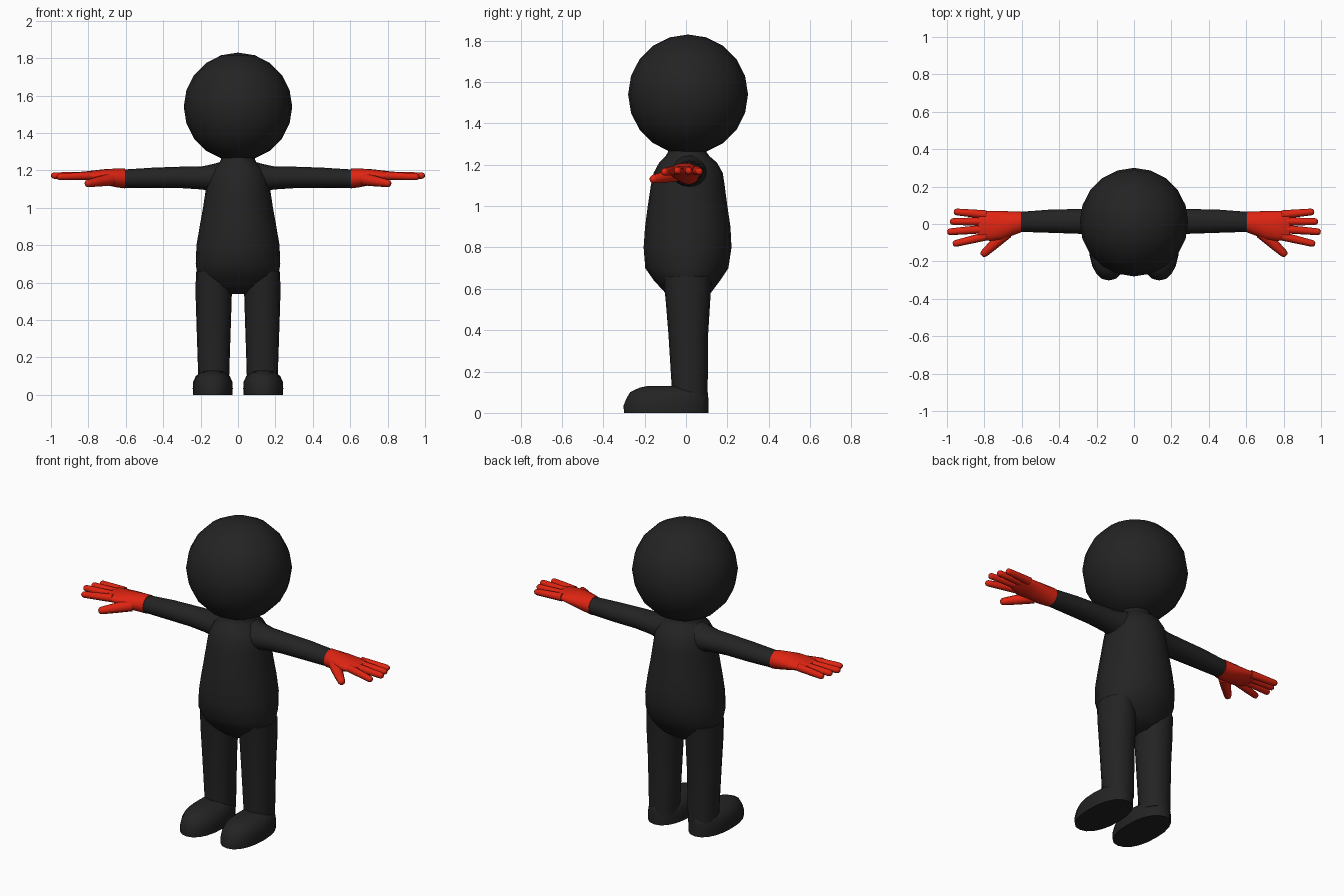
import bpy, bmesh, math
from mathutils import Vector

if "Cube" in bpy.data.objects:
    bpy.data.objects.remove(bpy.data.objects["Cube"])


def material(name, color):
    m = bpy.data.materials.new(name)
    m.diffuse_color = (*color, 1)
    m.use_nodes = True
    m.node_tree.nodes["Principled BSDF"].inputs["Base Color"].default_value = m.diffuse_color
    return m


BLACK = material("charcoal", (0.017, 0.017, 0.017))
RED = material("glove_red", (0.74, 0.018, 0.006))
X, Y, Z = Vector((1, 0, 0)), Vector((0, 1, 0)), Vector((0, 0, 1))


def finish(obj, mat, mirror=False):
    obj.data.materials.append(mat)
    bpy.ops.object.select_all(action='DESELECT')
    obj.select_set(True)
    bpy.context.view_layer.objects.active = obj
    bpy.ops.object.shade_smooth_by_angle(angle=math.radians(50))
    if mirror:
        obj.modifiers.new("mirror", 'MIRROR').use_mirror_merge = False
    return obj


def loft(name, rings, u, v, mat, mirror=False, sides=16, power=1.0):
    """Skin a closed tube over (center, half_u, half_v) elliptical rings."""
    bm = bmesh.new()
    loops = []
    for c, a, b in rings:
        loop = []
        for i in range(sides):
            t = 2 * math.pi * i / sides
            cu, sv = math.cos(t), math.sin(t)
            cu = math.copysign(abs(cu) ** power, cu)
            sv = math.copysign(abs(sv) ** power, sv)
            loop.append(bm.verts.new(Vector(c) + u * a * cu + v * b * sv))
        loops.append(loop)
    for p, q in zip(loops, loops[1:]):
        for i in range(sides):
            j = (i + 1) % sides
            bm.faces.new((p[i], p[j], q[j], q[i]))
    bm.faces.new(loops[0][::-1])
    bm.faces.new(loops[-1])
    bmesh.ops.recalc_face_normals(bm, faces=bm.faces[:])
    me = bpy.data.meshes.new(name)
    bm.to_mesh(me)
    bm.free()
    obj = bpy.data.objects.new(name, me)
    bpy.context.collection.objects.link(obj)
    return finish(obj, mat, mirror)


def upright(x, rows):
    """Rows of z, half width, y front, y back -> horizontal rings."""
    return [((x, (f + b) / 2, z), w, (b - f) / 2) for z, w, f, b in rows]


def sideways(rows):
    """Rows of x, y low, y high, z low, z high -> rings along x."""
    return [((x, (a + b) / 2, (c + d) / 2), (b - a) / 2, (d - c) / 2)
            for x, a, b, c, d in rows]


def digit(name, start, end, r0, r1):
    """Rounded finger from start to end."""
    s, e = Vector(start), Vector(end)
    d = (e - s).normalized()
    u = d.cross(Z).normalized()
    v = u.cross(d)
    rings = [(s, r0, r0), (s.lerp(e, 0.5), (r0 + r1) / 2, (r0 + r1) / 2)]
    for k in (1.0, 0.45, 0.1):
        r = r1 * math.sqrt(1 - (1 - k) ** 2)
        rings.append((e - d * r1 * k, r, r))
    loft(name, rings, u, v, RED, True, sides=10)


# Head
bpy.ops.mesh.primitive_uv_sphere_add(segments=20, ring_count=10, radius=0.29,
                                     location=(0, 0.01, 1.54))
head = bpy.context.object
head.name = "head"
finish(head, BLACK)

# Torso with neck
loft("torso", upright(0, [
    (0.54, 0.08, -0.05, 0.07), (0.58, 0.18, -0.10, 0.12),
    (0.64, 0.217, -0.155, 0.165), (0.70, 0.226, -0.197, 0.205),
    (0.80, 0.222, -0.205, 0.22), (0.90, 0.205, -0.198, 0.215),
    (1.00, 0.187, -0.185, 0.20), (1.10, 0.172, -0.17, 0.187),
    (1.16, 0.162, -0.157, 0.178), (1.21, 0.135, -0.13, 0.15),
    (1.24, 0.10, -0.10, 0.115), (1.26, 0.09, -0.088, 0.10),
    (1.30, 0.088, -0.085, 0.10)]), X, Y, BLACK, sides=20)

# Legs
loft("leg", upright(0.13, [
    (0.06, 0.082, -0.07, 0.105), (0.14, 0.084, -0.07, 0.105),
    (0.38, 0.092, -0.085, 0.107), (0.54, 0.097, -0.098, 0.117),
    (0.66, 0.095, -0.11, 0.125)]), X, Y, BLACK, True, power=0.9)

# Feet
loft("foot", upright(0.135, [
    (0.0, 0.106, -0.30, 0.11), (0.035, 0.107, -0.302, 0.11),
    (0.07, 0.105, -0.288, 0.108), (0.10, 0.091, -0.27, 0.105),
    (0.122, 0.064, -0.225, 0.09), (0.13, 0.035, -0.185, 0.06)]),
    X, Y, BLACK, True, sides=20, power=0.9)

# Arms
loft("arm", sideways([
    (0.06, -0.08, 0.11, 1.06, 1.255), (0.13, -0.07, 0.10, 1.085, 1.235),
    (0.19, -0.06, 0.088, 1.098, 1.222), (0.30, -0.052, 0.08, 1.105, 1.22),
    (0.45, -0.047, 0.077, 1.105, 1.215),
    (0.607, -0.042, 0.065, 1.107, 1.205)]), Y, Z, BLACK, True)

# Gloved hands
loft("palm", sideways([
    (0.605, -0.045, 0.067, 1.104, 1.209), (0.65, -0.062, 0.067, 1.11, 1.21),
    (0.71, -0.085, 0.07, 1.122, 1.207), (0.77, -0.09, 0.07, 1.138, 1.2),
    (0.82, -0.086, 0.068, 1.15, 1.194), (0.835, -0.075, 0.06, 1.158, 1.188)]),
    Y, Z, RED, True)
for name, y0, tip in (("little_finger", 0.05, (0.965, 0.066, 1.167)),
                      ("ring_finger", 0.013, (0.985, 0.013, 1.171)),
                      ("middle_finger", -0.026, (1.0, -0.043, 1.172)),
                      ("index_finger", -0.065, (0.97, -0.108, 1.165))):
    digit(name, (0.79, y0, 1.172), tip, 0.023, 0.018)
digit("thumb", (0.68, -0.045, 1.152), (0.815, -0.17, 1.128), 0.034, 0.021)
